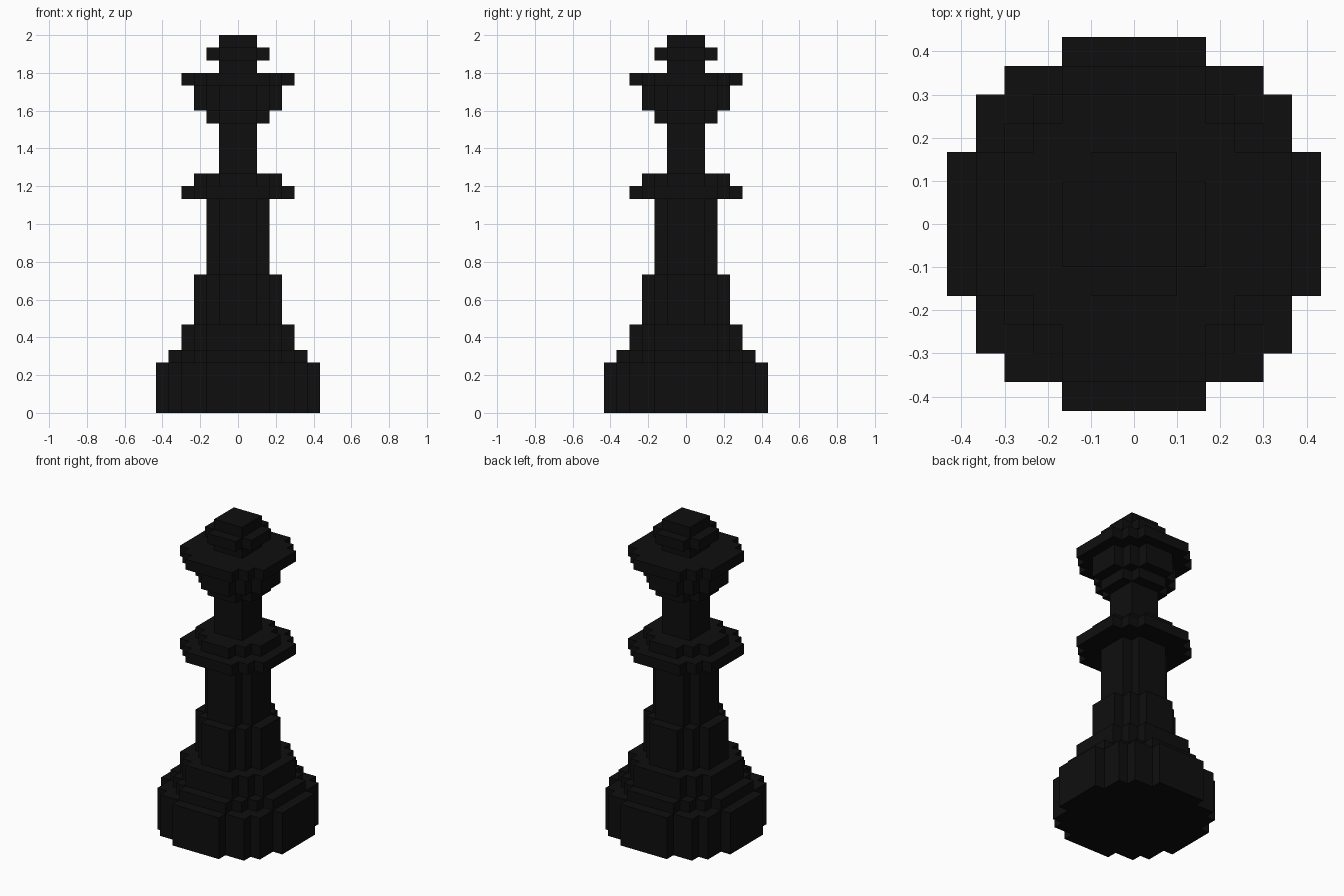
import bpy, bmesh
from mathutils import Vector

if "Cube" in bpy.data.objects:
    bpy.data.objects.remove(bpy.data.objects["Cube"])

U = 2 / 30  # one block

# Parts from bottom to top: (name, [(layers, radius in blocks), ...])
PARTS = [
    ("base", [(4, 6.5), (1, 5.5)]),
    ("foot", [(2, 4.5), (4, 3.5)]),
    ("stem", [(6, 2.5)]),
    ("collar", [(1, 4.5), (1, 3.5)]),
    ("neck", [(4, 1.5)]),
    ("crown", [(1, 2.5), (2, 3.5), (1, 4.5)]),
    ("finial", [(1, 1.5), (1, 2.5), (1, 1.5)]),
]

black = bpy.data.materials.new("black")
black.diffuse_color = (0.0045, 0.0045, 0.0045, 1)
black.use_nodes = True
black.node_tree.nodes["Principled BSDF"].inputs["Base Color"].default_value = black.diffuse_color

# Radius of every layer, used to skip hidden faces
radii = [r for _, steps in PARTS for n, r in steps for _ in range(n)]


def filled(x, y, z):
    return 0 <= z < len(radii) and x * x + y * y <= radii[z] ** 2


def add_block_faces(bm, x, y, z):
    """Add the exposed sides of one block."""
    centre = Vector((x, y, z + 0.5))
    for axis in range(3):
        for sign in (-1, 1):
            n = Vector((0, 0, 0))
            n[axis] = sign
            if filled(x + int(n.x), y + int(n.y), z + int(n.z)):
                continue
            a = Vector((0, 0, 0))
            a[(axis + 1) % 3] = 0.5
            b = n.cross(a)
            mid = centre + n * 0.5
            corners = (mid - a - b, mid + a - b, mid + a + b, mid - a + b)
            bm.faces.new([bm.verts.new(c * U) for c in corners])


# Build each part as a blocky disc stack
z = 0
for name, steps in PARTS:
    bm = bmesh.new()
    for count, radius in steps:
        for layer in range(z, z + count):
            for x in range(-6, 7):
                for y in range(-6, 7):
                    if filled(x, y, layer):
                        add_block_faces(bm, x, y, layer)
        z += count
    bmesh.ops.remove_doubles(bm, verts=bm.verts, dist=0.001)
    mesh = bpy.data.meshes.new(name)
    bm.to_mesh(mesh)
    bm.free()
    mesh.materials.append(black)
    bpy.context.collection.objects.link(bpy.data.objects.new(name, mesh))
